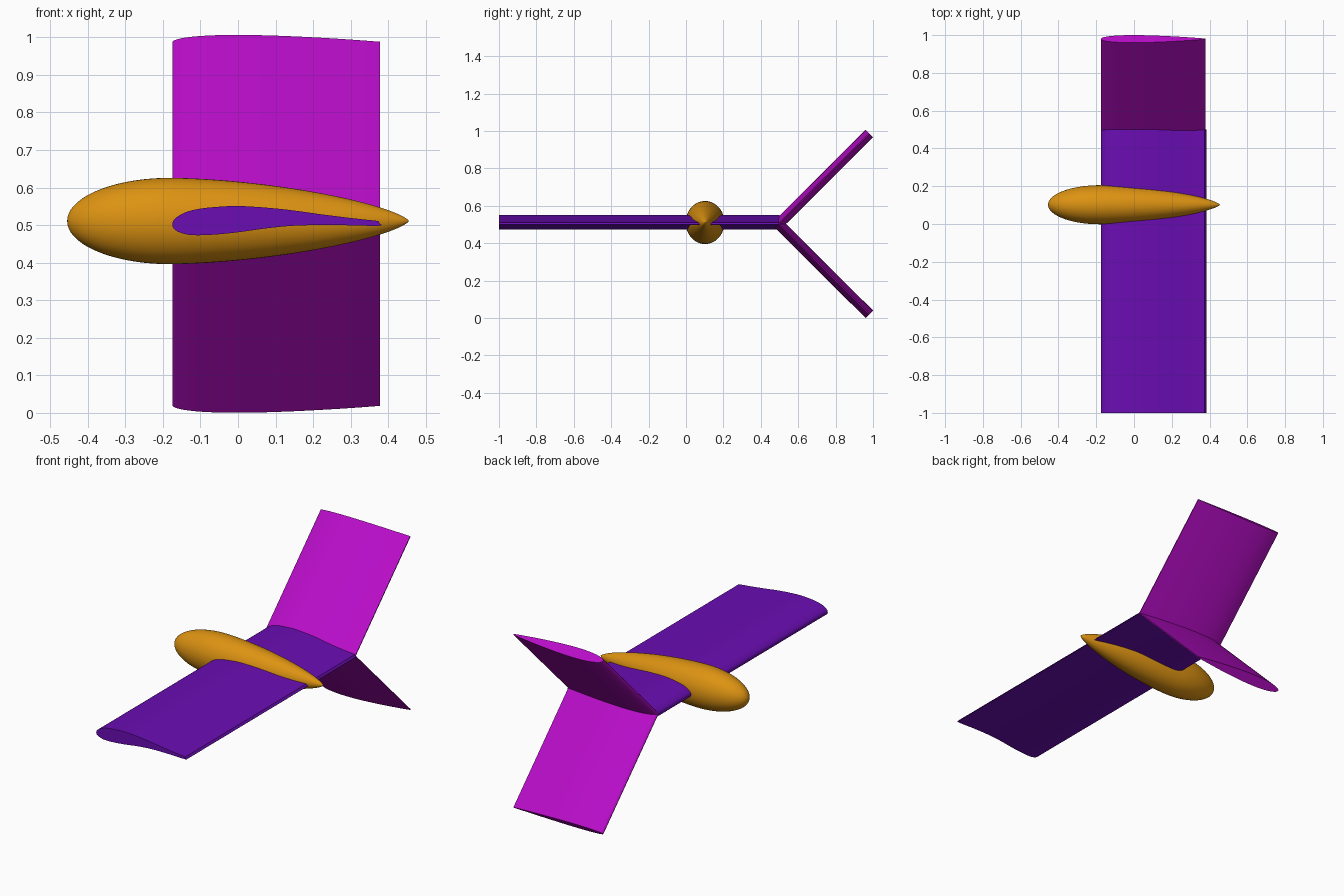
import bpy, bmesh, math
from mathutils import Vector

cube = bpy.data.objects.get("Cube")
if cube:
    bpy.data.objects.remove(cube, do_unlink=True)


def material(name, color):
    m = bpy.data.materials.new(name)
    m.use_nodes = True
    m.diffuse_color = color
    m.node_tree.nodes["Principled BSDF"].inputs["Base Color"].default_value = color
    return m


orange = material("orange", (0.72, 0.29, 0.006, 1))
violet = material("violet", (0.145, 0.004, 0.45, 1))
magenta = material("magenta", (0.48, 0.004, 0.58, 1))


def finish(bm, name, mat, angle):
    bmesh.ops.recalc_face_normals(bm, faces=bm.faces)
    mesh = bpy.data.meshes.new(name)
    bm.to_mesh(mesh)
    bm.free()
    mesh.materials.append(mat)
    obj = bpy.data.objects.new(name, mesh)
    bpy.context.collection.objects.link(obj)
    bpy.ops.object.select_all(action="DESELECT")
    bpy.context.view_layer.objects.active = obj
    obj.select_set(True)
    bpy.ops.object.shade_smooth_by_angle(angle=math.radians(angle))
    return obj


def smooth_curve(pts, steps=4):
    """Catmull-Rom curve through open control points."""
    pts = [Vector(p) for p in pts]
    ext = [pts[0]] + pts + [pts[-1]]
    out = []
    for a, b, c, d in zip(ext, ext[1:], ext[2:], ext[3:]):
        for i in range(steps):
            t = i / steps
            out.append(b + t * (c - a) / 2 + t * t * (a - 2.5 * b + 2 * c - d / 2)
                       + t ** 3 * (1.5 * (b - c) + (d - a) / 2))
    return out + [pts[-1]]


def panel(name, section, start, end, mat):
    """Extrude an (x, height) section from start to end, square to the span."""
    start, end = Vector(start), Vector(end)
    up = Vector((1, 0, 0)).cross((end - start).normalized())
    bm = bmesh.new()
    verts = [bm.verts.new(start + Vector((x, 0, 0)) + up * h) for x, h in section]
    face = bm.faces.new(verts)
    ext = bmesh.ops.extrude_face_region(bm, geom=[face], use_keep_orig=True)
    moved = [g for g in ext["geom"] if isinstance(g, bmesh.types.BMVert)]
    bmesh.ops.translate(bm, verts=moved, vec=end - start)
    return finish(bm, name, mat, 40)


LEAD, TRAIL, MID_Z = -0.175, 0.378, 0.5035

# Main wing: cambered section, from upper trailing edge round the nose and back
wing_section = smooth_curve([
    (0.374, 0.511), (0.3, 0.519), (0.22, 0.529), (0.14, 0.54), (0.07, 0.547),
    (0, 0.551), (-0.05, 0.549), (-0.1, 0.544), (-0.14, 0.534), (-0.168, 0.517),
    (LEAD, 0.5), (-0.166, 0.486), (-0.14, 0.476), (-0.11, 0.473), (-0.06, 0.475),
    (0, 0.481), (0.08, 0.492), (0.16, 0.499), (0.27, 0.5), (0.374, 0.498),
    (TRAIL, 0.504)])
panel("main_wing", wing_section, (0, -1, 0), (0, 0.5, 0), violet)

# Forked tail fins: thin symmetric section
N = 32
half = []
for i in range(N + 1):
    u = (1 - math.cos(math.pi * i / N)) / 2
    h = 0.277 * (0.2969 * u ** 0.5 - 0.126 * u - 0.3516 * u ** 2
                 + 0.2843 * u ** 3 - 0.1015 * u ** 4) + 0.002 * u
    half.append((LEAD + u * (TRAIL - LEAD), h))
fin_section = half + [(x, -h) for x, h in half[:0:-1]]
for side, name in ((1, "upper_tail_fin"), (-1, "lower_tail_fin")):
    panel(name, fin_section, (0, 0.495, MID_Z),
          (0, 0.98, MID_Z + side * 0.483), magenta)

# Teardrop body: revolved profile, slightly narrower than tall
PEAK, NOSE, TAIL, RADIUS = -0.18, -0.455, 0.455, 0.115
profile = []
for i in range(49):
    x = (NOSE + TAIL) / 2 - (TAIL - NOSE) / 2 * math.cos(math.pi * i / 48)
    if x < PEAK:
        r = max(0, 1 - ((x - PEAK) / (NOSE - PEAK)) ** 2) ** 0.5
    else:
        r = max(0, 1 - ((x - PEAK) / (TAIL - PEAK)) ** 1.65) ** 0.7
    profile.append((x, 0, RADIUS * r))
bm = bmesh.new()
verts = [bm.verts.new(p) for p in profile]
edges = [bm.edges.new(pair) for pair in zip(verts, verts[1:])]
bmesh.ops.spin(bm, geom=verts + edges, cent=(0, 0, 0), axis=(1, 0, 0),
               angle=math.tau, steps=48, use_merge=False)
bmesh.ops.remove_doubles(bm, verts=bm.verts, dist=0.0001)
bmesh.ops.scale(bm, vec=(1, 0.9, 1), verts=bm.verts)
bmesh.ops.translate(bm, vec=(0, 0.102, 0.511), verts=bm.verts)
finish(bm, "body_pod", orange, 60)
